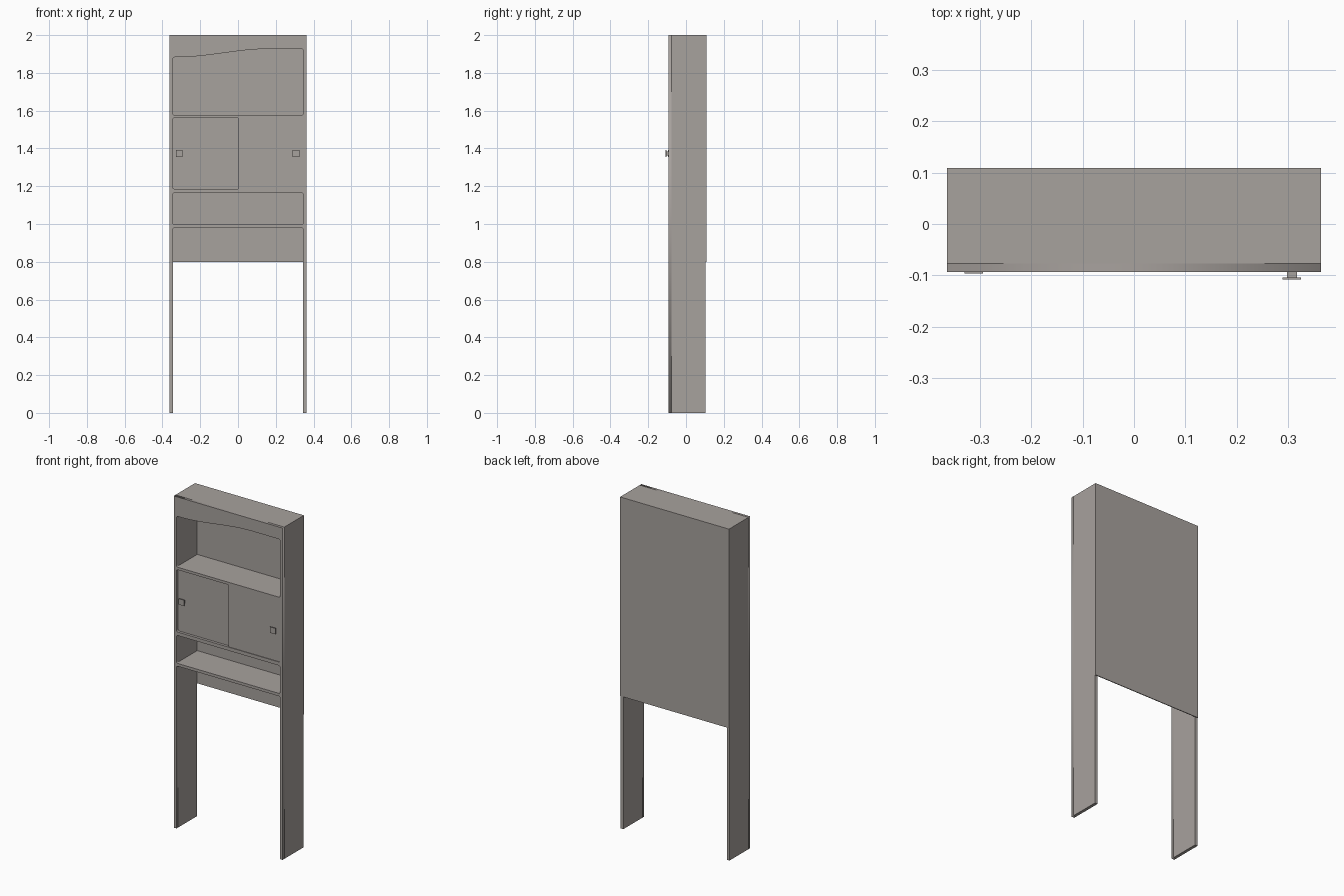
import bpy
from mathutils import Vector

if "Cube" in bpy.data.objects:
    bpy.data.objects.remove(bpy.data.objects["Cube"])

mat = bpy.data.materials.new("taupe_grey")
mat.diffuse_color = (0.39, 0.36, 0.34, 1)
mat.use_nodes = True
mat.node_tree.nodes["Principled BSDF"].inputs["Base Color"].default_value = mat.diffuse_color

W, T = 0.363, 0.018          # half width, board thickness
I = W - T                    # inner half width
FRONT, MID, BACK = -0.093, -0.077, 0.104


def box(name, x0, x1, y0, y1, z0, z1):
    xs, ys, zs = (x0, x1), (y0, y1), (z0, z1)
    verts = [(x, y, z) for x in xs for y in ys for z in zs]
    faces = [(0, 1, 3, 2), (4, 6, 7, 5), (0, 4, 5, 1),
             (2, 3, 7, 6), (0, 2, 6, 4), (1, 5, 7, 3)]
    me = bpy.data.meshes.new(name)
    me.from_pydata(verts, [], faces)
    me.materials.append(mat)
    ob = bpy.data.objects.new(name, me)
    bpy.context.collection.objects.link(ob)
    return ob


def fillet(points, r=0.01, steps=5):
    """Round every sharp corner of a closed outline."""
    out = []
    n = len(points)
    for i in range(n):
        p = Vector(points[i])
        a = (Vector(points[i - 1]) - p).normalized()
        b = (Vector(points[(i + 1) % n]) - p).normalized()
        if a.dot(b) < -0.7:
            out.append(p)
            continue
        s, e = p + a * r, p + b * r
        for k in range(steps + 1):
            t = k / steps
            out.append(s * (1 - t) ** 2 + p * 2 * t * (1 - t) + e * t * t)
    return out


def rect(z0, z1):
    return fillet([(-I, z0), (I, z0), (I, z1), (-I, z1)])


# Front frame: legs, shelf edges and wavy valance cut from one board
arch = fillet([(-I, 0.9), (-I, 0.98), (I, 0.98), (I, 0.9)])
arch = [p for p in arch if p.y > 0.92]
outer = [(-W, 0), (-I, 0)] + arch + [(I, 0), (W, 0), (W, 2), (-W, 2)]

wave = []
for i in range(17):
    x = I - 2 * I * i / 16
    t = min(1, max(0, (x + 0.32) / 0.48))
    wave.append((x, 1.883 + 0.044 * t * t * (3 - 2 * t)))
top_opening = fillet([(-I, 1.577), (I, 1.577)] + wave)

cu = bpy.data.curves.new("front_frame_outline", 'CURVE')
cu.dimensions = '2D'
cu.fill_mode = 'BOTH'
cu.extrude = (MID - FRONT) / 2
for pts in (outer, top_opening, rect(1.186, 1.561), rect(0.997, 1.165)):
    sp = cu.splines.new('POLY')
    sp.points.add(len(pts) - 1)
    for q, p in zip(sp.points, pts):
        q.co = (p[0], p[1], 0, 1)
    sp.use_cyclic_u = True
tmp = bpy.data.objects.new("frame_curve", cu)
bpy.context.collection.objects.link(tmp)
bpy.context.view_layer.update()
me = bpy.data.meshes.new_from_object(tmp.evaluated_get(bpy.context.evaluated_depsgraph_get()))
bpy.data.objects.remove(tmp)
me.materials.clear()
me.materials.append(mat)
frame = bpy.data.objects.new("front_frame", me)
frame.rotation_euler = (1.5707963, 0, 0)
frame.location.y = (FRONT + MID) / 2
bpy.context.collection.objects.link(frame)

# Side boards running down into the legs
for s, side in ((-1, "left"), (1, "right")):
    x0, x1 = sorted((s * I, s * W))
    box(side + "_side", x0, x1, MID, BACK, 0, 2)

# Top, back panel and shelves
box("top_board", -I, I, MID, BACK, 2 - T, 2)
box("back_panel", -W, W, BACK, 0.109, 0.8, 2)
for name, z0, z1 in (("lower_shelf", 0.98, 0.997),
                     ("middle_shelf", 1.165, 1.186),
                     ("upper_shelf", 1.561, 1.577)):
    box(name, -I, I, MID, BACK, z0, z1)

# Sliding doors, the right one in front, each with a square knob
for name, x0, x1, y, kx in (("left", -I, 0.02, -0.077, -0.311),
                            ("right", 0, I, -0.089, 0.307)):
    box(name + "_door", x0, x1, y, y + 0.01, 1.186, 1.561)
    box(name + "_knob_stem", kx - 0.01, kx + 0.01, y - 0.015, y, 1.363, 1.383)
    box(name + "_knob_plate", kx - 0.018, kx + 0.018, y - 0.019, y - 0.015, 1.355, 1.391)
